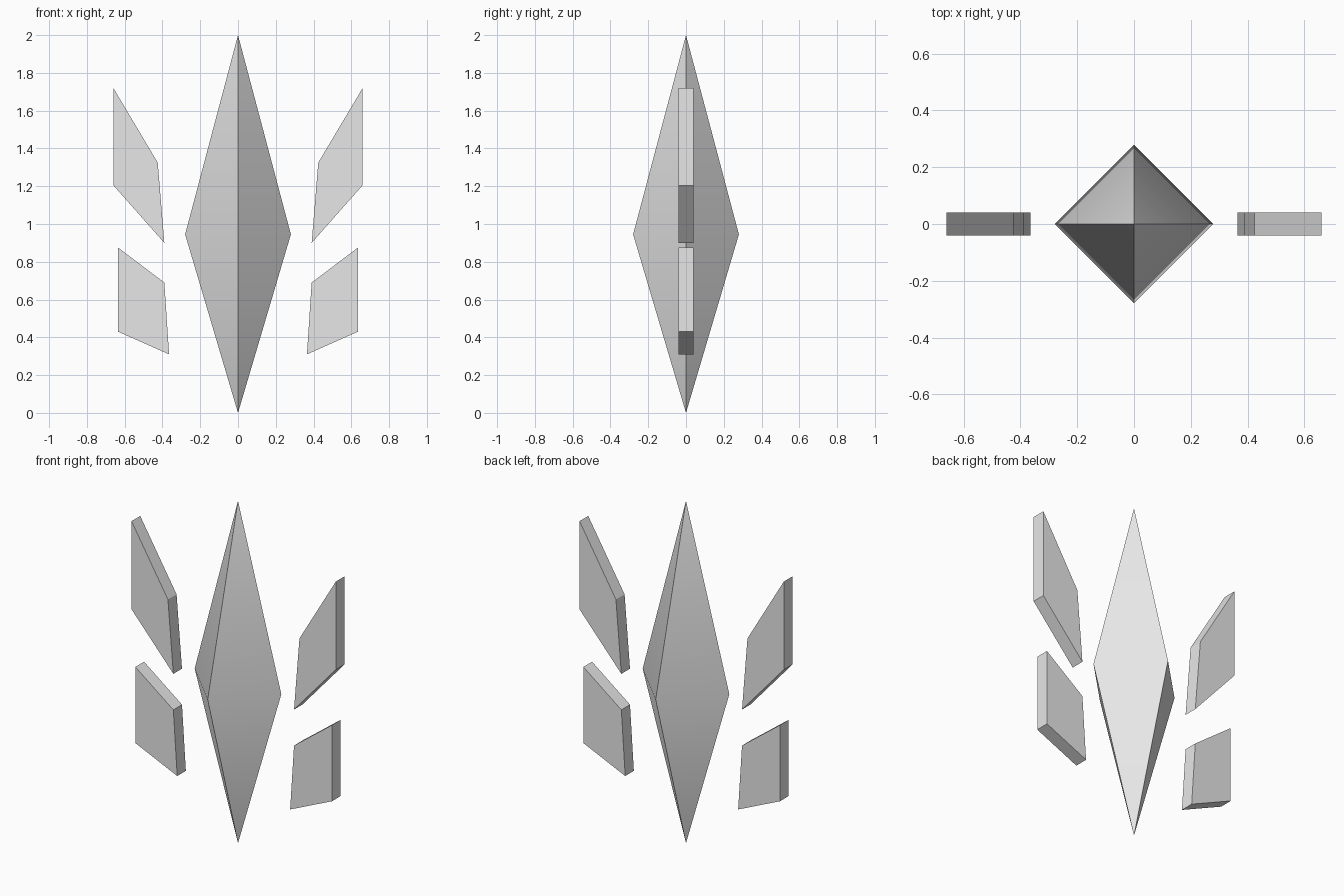
import bpy, bmesh, math

cube = bpy.data.objects.get("Cube")
if cube:
    bpy.data.objects.remove(cube, do_unlink=True)

# One plain grey for the whole model
GREY = (0.8, 0.8, 0.8, 1)
mat = bpy.data.materials.new("stone_grey")
mat.use_nodes = True
mat.diffuse_color = GREY
mat.node_tree.nodes["Principled BSDF"].inputs["Base Color"].default_value = GREY


def add_object(name, bm):
    """Turn a bmesh into a named, coloured object."""
    bmesh.ops.recalc_face_normals(bm, faces=bm.faces[:])
    mesh = bpy.data.meshes.new(name)
    bm.to_mesh(mesh)
    bm.free()
    mesh.materials.append(mat)
    obj = bpy.data.objects.new(name, mesh)
    bpy.context.collection.objects.link(obj)
    return obj


def add_crystal(name, radius, waist, top):
    """Four-sided double pyramid standing on its point."""
    bm = bmesh.new()
    tips = [bm.verts.new((0, 0, z)) for z in (0, top)]
    ring = [bm.verts.new((radius * math.cos(i * math.pi / 2),
                          radius * math.sin(i * math.pi / 2), waist))
            for i in range(4)]
    for i in range(4):
        for tip in tips:
            bm.faces.new((ring[i], ring[(i + 1) % 4], tip))
    return add_object(name, bm)


def add_shard(name, outline, side, half_depth=0.04):
    """Flat plate extruded from an x-z outline, on the given side."""
    bm = bmesh.new()
    face = bm.faces.new([bm.verts.new((side * x, -half_depth, z)) for x, z in outline])
    new = bmesh.ops.extrude_face_region(bm, geom=[face])["geom"]
    verts = [v for v in new if isinstance(v, bmesh.types.BMVert)]
    bmesh.ops.translate(bm, verts=verts, vec=(0, 2 * half_depth, 0))
    return add_object(name, bm)


# Central crystal, soft across the waist and sharp along the ridges
crystal = add_crystal("central_crystal", 0.28, 0.945, 2.0)
bpy.ops.object.select_all(action="DESELECT")
crystal.select_set(True)
bpy.context.view_layer.objects.active = crystal
bpy.ops.object.shade_smooth_by_angle(angle=math.radians(30))

# Floating shards, mirrored left and right
SHARDS = {
    "upper_shard": [(0.66, 1.72), (0.425, 1.325), (0.39, 0.90), (0.66, 1.205)],
    "lower_shard": [(0.635, 0.875), (0.39, 0.69), (0.365, 0.31), (0.635, 0.43)],
}
for name, outline in SHARDS.items():
    for label, side in (("left", 1), ("right", -1)):
        add_shard(f"{label}_{name}", outline, side)
